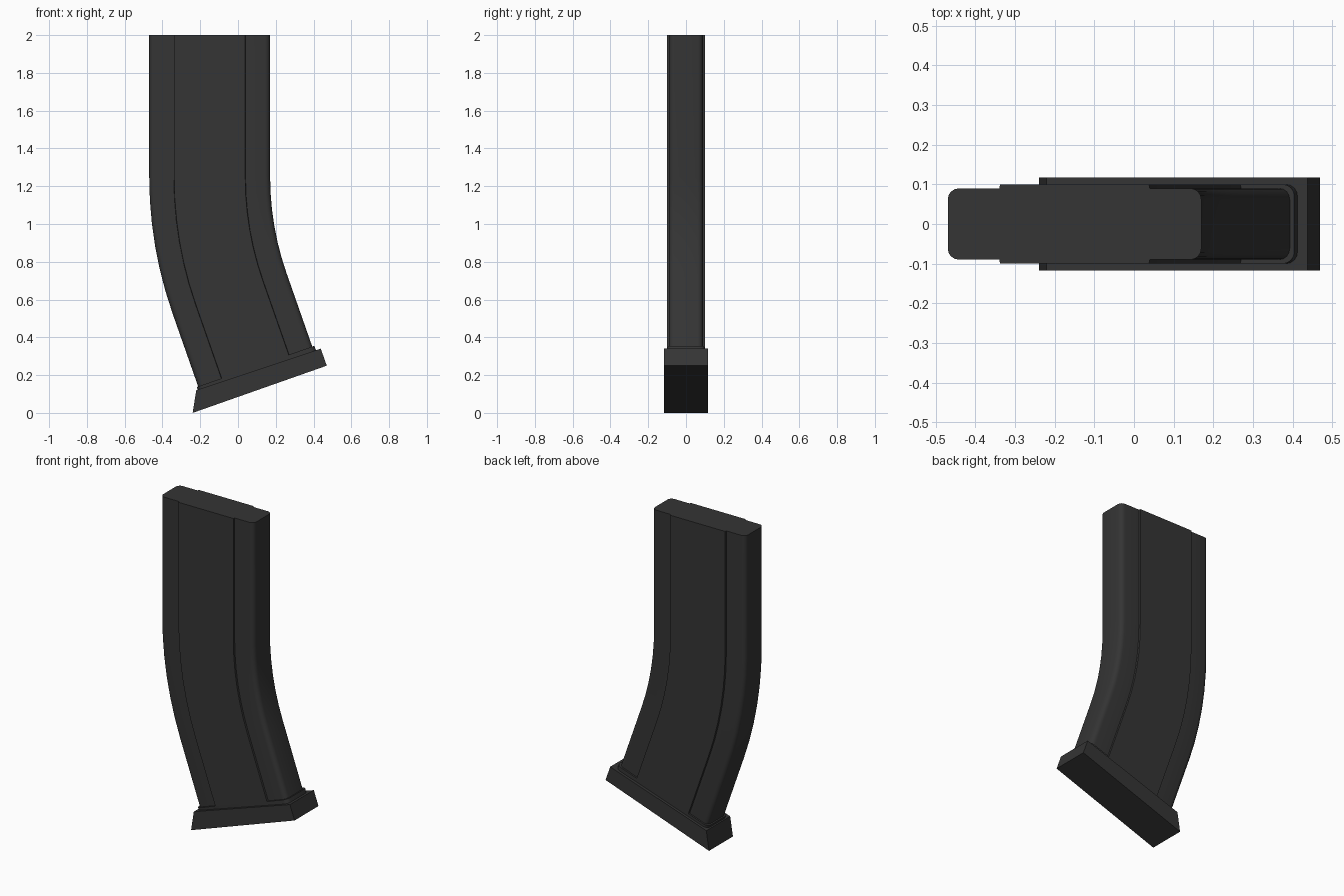
import bpy, bmesh
from math import sin, cos, radians, pi

if "Cube" in bpy.data.objects:
    bpy.data.objects.remove(bpy.data.objects["Cube"])

W = 0.64            # body depth along x
R = 1.54            # inner bend radius
BEND = radians(19.3)
Z_BEND = 1.25       # height where the bend starts
CX = 0.17 + R       # bend centre


def place(s, y, t, d):
    """Section point (s from rear edge, y) at bend angle t, moved d along the path."""
    r = R + W - s
    return (CX - r * cos(t) + d * sin(t), y, Z_BEND - r * sin(t) - d * cos(t))


def rounded(s0, s1, h, r, n=4):
    """Corner arcs of a rounded rectangle, counter-clockwise from lower left."""
    out = []
    for cs, cy, a0 in ((s0 + r, -h + r, pi), (s1 - r, -h + r, 1.5 * pi),
                       (s1 - r, h - r, 0), (s0 + r, h - r, 0.5 * pi)):
        out.append([(cs + r * cos(a0 + k * pi / 2 / n),
                     cy + r * sin(a0 + k * pi / 2 / n)) for k in range(n + 1)])
    return out


def loft(name, section, stations):
    """Skin a closed section through (angle, distance) stations."""
    bm = bmesh.new()
    rings = [[bm.verts.new(place(s, y, t, d)) for s, y in section] for t, d in stations]
    n = len(section)
    for a, b in zip(rings, rings[1:]):
        for i in range(n):
            j = (i + 1) % n
            bm.faces.new((a[i], a[j], b[j], b[i]))
    bm.faces.new(rings[0])
    bm.faces.new(rings[-1][::-1])
    return finish(name, bm)


def finish(name, bm):
    bmesh.ops.recalc_face_normals(bm, faces=bm.faces)
    mesh = bpy.data.meshes.new(name)
    bm.to_mesh(mesh)
    bm.free()
    ob = bpy.data.objects.new(name, mesh)
    bpy.context.collection.objects.link(ob)
    mesh.materials.append(mat)
    bpy.ops.object.select_all(action='DESELECT')
    ob.select_set(True)
    bpy.context.view_layer.objects.active = ob
    bpy.ops.object.shade_smooth_by_angle(angle=radians(30))
    return ob


mat = bpy.data.materials.new("dark_grey")
mat.diffuse_color = (0.035, 0.035, 0.035, 1)
mat.use_nodes = True
mat.node_tree.nodes["Principled BSDF"].inputs["Base Color"].default_value = mat.diffuse_color

# Curved body with a raised central panel on both sides
ll, lr, ur, ul = rounded(0, W, 0.09, 0.028)
panel = [(0.13, -0.09), (0.132, -0.1), (0.508, -0.1), (0.51, -0.09)]
section = ll + panel + lr + ur + [(s, -y) for s, y in reversed(panel)] + ul
path = [(0, Z_BEND - 2.0)] + [(BEND * k / 6, 0) for k in range(7)] + [(BEND, 0.44)]
loft("curved_body", section, path)

# Thin collar where the body meets the base
loft("collar", sum(rounded(-0.008, W + 0.012, 0.1, 0.03), []),
     [(BEND, 0.413), (BEND, 0.46)])

# Slanted base plate
bm = bmesh.new()
profile = [(-0.24, 0.0), (0.47, 0.25), (0.438, 0.34), (-0.221, 0.12)]
front = bm.faces.new([bm.verts.new((x, -0.117, z)) for x, z in profile])
ext = bmesh.ops.extrude_face_region(bm, geom=[front], use_keep_orig=True)
bmesh.ops.translate(bm, vec=(0, 0.234, 0),
                    verts=[v for v in ext["geom"] if isinstance(v, bmesh.types.BMVert)])
finish("base_plate", bm)
